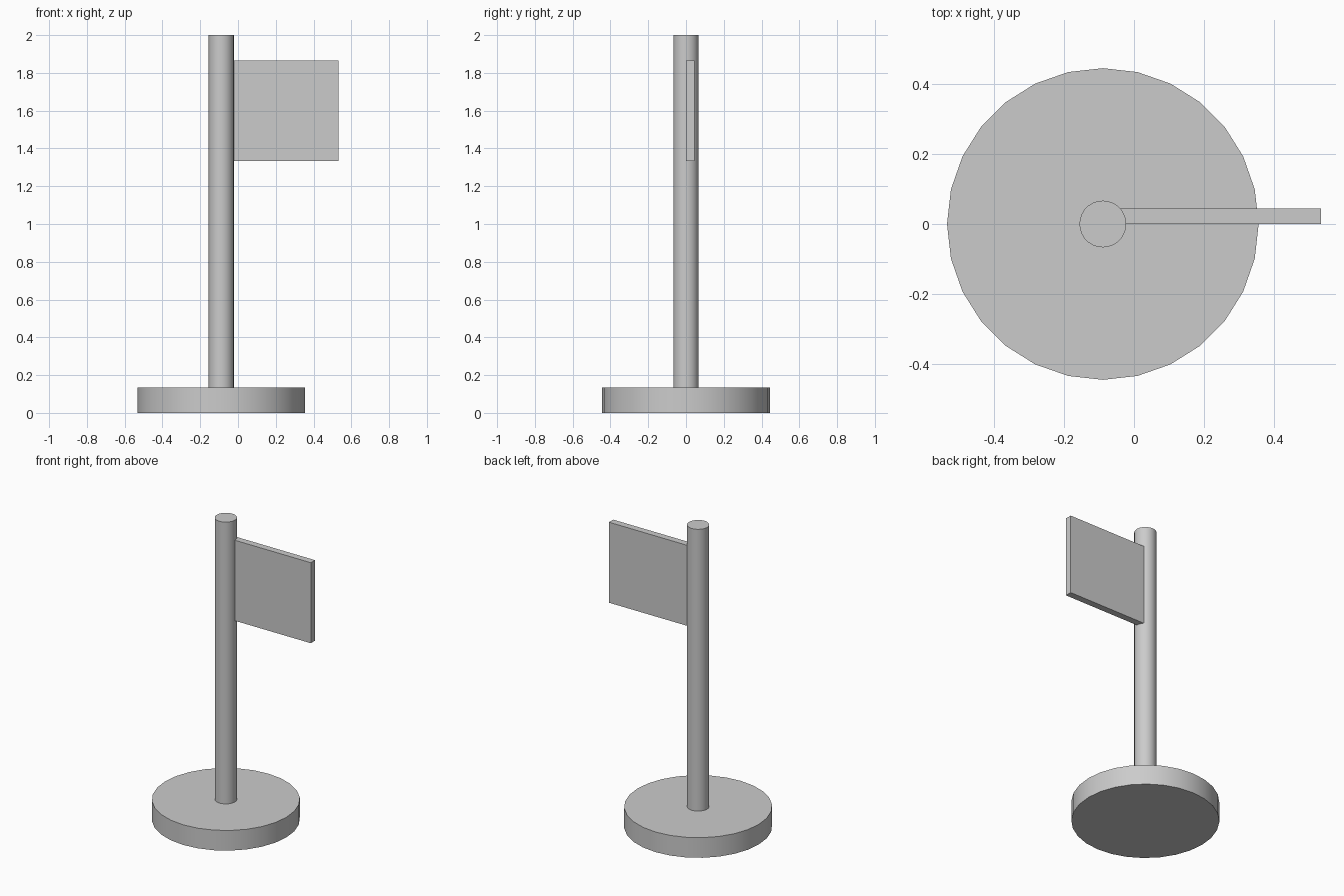
import bpy
from math import radians

# Remove the default cube
cube = bpy.data.objects.get("Cube")
if cube:
    bpy.data.objects.remove(cube, do_unlink=True)

U = 2 / 90            # design unit: the pole tip is 90 units up
AXIS = -4 * U         # x of the pole and base axis

# Single flat colour
grey = bpy.data.materials.new("light_grey")
grey.use_nodes = True
colour = (0.6, 0.6, 0.6, 1)
grey.diffuse_color = colour
grey.node_tree.nodes["Principled BSDF"].inputs["Base Color"].default_value = colour


def disc(name, radius, bottom, top, sides):
    """Upright cylinder on the shared axis, smooth around its side."""
    bpy.ops.mesh.primitive_cylinder_add(
        vertices=sides, radius=radius, depth=top - bottom,
        location=(AXIS, 0, (bottom + top) / 2))
    obj = bpy.context.object
    obj.name = name
    obj.data.materials.append(grey)
    bpy.ops.object.shade_smooth_by_angle(angle=radians(35))


def box(name, low, high):
    """Box between two corners."""
    bpy.ops.mesh.primitive_cube_add(
        size=1, location=[(a + b) / 2 for a, b in zip(low, high)])
    obj = bpy.context.object
    obj.name = name
    obj.scale = [b - a for a, b in zip(low, high)]
    bpy.ops.object.transform_apply(location=False, rotation=False, scale=True)
    obj.data.materials.append(grey)


# Round foot, pole and flat flag panel set just behind the pole's centre line
disc("base", 20 * U, 0, 6 * U, 28)
disc("pole", 3 * U, 6 * U, 90 * U, 28)
box("flag", (AXIS + U, 0, 60 * U), (AXIS + 28 * U, 2 * U, 84 * U))
